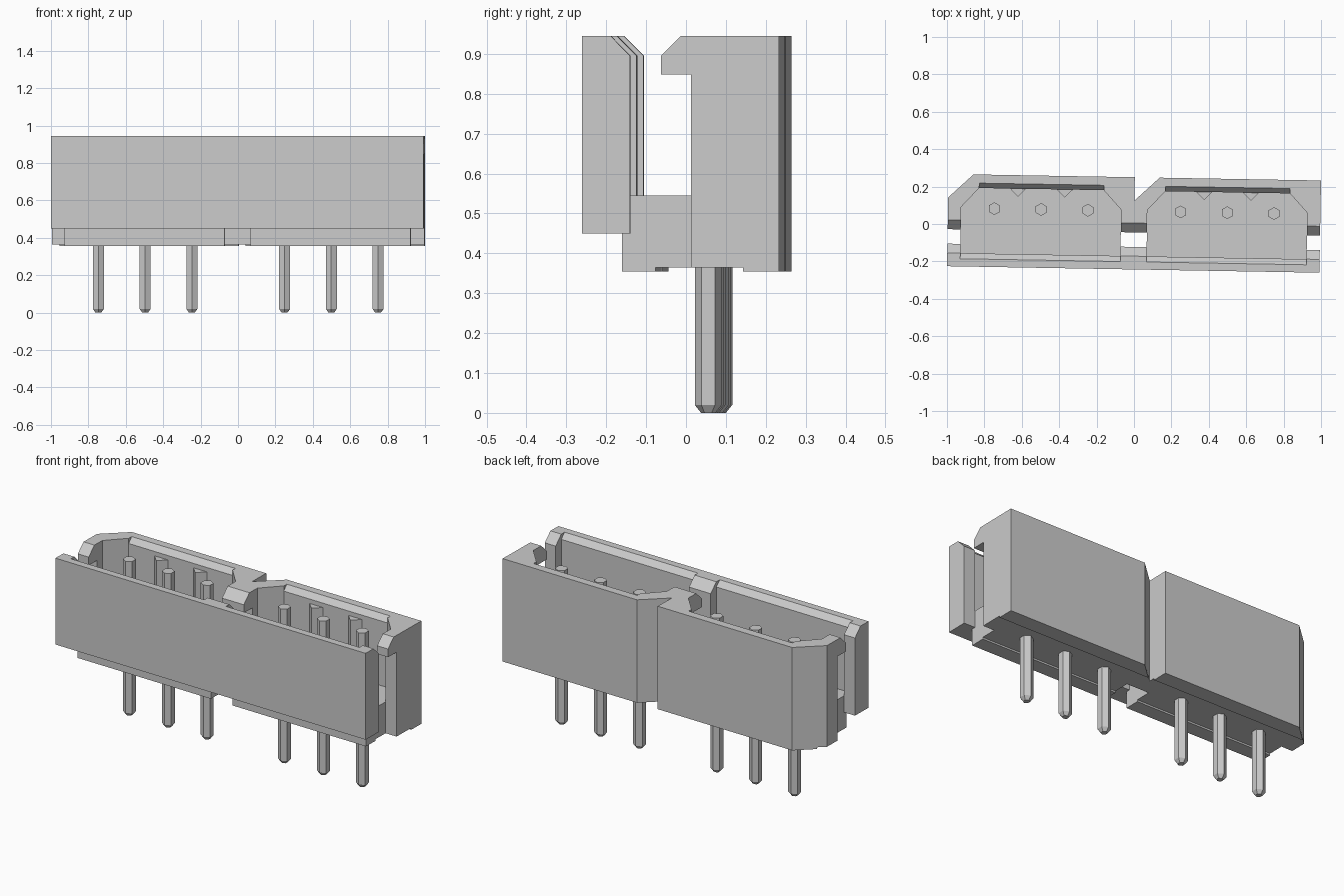
import bpy, bmesh, math
from mathutils import Matrix, Vector

if "Cube" in bpy.data.objects:
    bpy.data.objects.remove(bpy.data.objects["Cube"])

H = 0.4978            # half the width of one connector
IN = 0.428            # half the width of its cavity
TURN = Matrix.Rotation(math.radians(-1), 4, 'Z')
made = []


def prism(name, pts, direction):
    """Extrude a closed planar outline along a direction."""
    bm = bmesh.new()
    face = bm.faces.new([bm.verts.new(p) for p in pts])
    ext = bmesh.ops.extrude_face_region(bm, geom=[face])
    new = [v for v in ext['geom'] if isinstance(v, bmesh.types.BMVert)]
    bmesh.ops.translate(bm, verts=new, vec=Vector(direction))
    if len(bm.faces) == len(pts) + 1:
        bm.faces.new([v for v in bm.verts][:len(pts)])
    bmesh.ops.recalc_face_normals(bm, faces=bm.faces)
    me = bpy.data.meshes.new(name)
    bm.to_mesh(me)
    bm.free()
    ob = bpy.data.objects.new(name, me)
    bpy.context.collection.objects.link(ob)
    made.append(ob)
    return ob


def plan(name, pts, cx, z0, z1):
    return prism(name, [(cx + x, y, z0) for x, y in pts], (0, 0, z1 - z0))


def side(name, pts, x0, x1):
    return prism(name, [(x0, y, z) for y, z in pts], (x1 - x0, 0, 0))


def cut(ob, cutter):
    mod = ob.modifiers.new("cut", 'BOOLEAN')
    mod.operation, mod.solver, mod.object = 'DIFFERENCE', 'EXACT', cutter
    bpy.context.view_layer.objects.active = ob
    bpy.ops.object.modifier_apply(modifier=mod.name)
    made.remove(cutter)
    bpy.data.objects.remove(cutter)


def pin(name, x, y):
    """Six-sided pin with a tapered lower tip."""
    bm = bmesh.new()
    rings = []
    for z, r in ((0, 0.018), (0.02, 0.034), (0.89, 0.034)):
        rings.append([bm.verts.new((x + r * math.sin(k * math.pi / 3),
                                    y + r * math.cos(k * math.pi / 3), z)) for k in range(6)])
    for a, b in zip(rings, rings[1:]):
        for k in range(6):
            bm.faces.new((a[k], a[(k + 1) % 6], b[(k + 1) % 6], b[k]))
    bm.faces.new(rings[0])
    bm.faces.new(rings[-1])
    bmesh.ops.recalc_face_normals(bm, faces=bm.faces)
    me = bpy.data.meshes.new(name)
    bm.to_mesh(me)
    bm.free()
    ob = bpy.data.objects.new(name, me)
    bpy.context.collection.objects.link(ob)
    made.append(ob)


# Front wall shared by both connectors, thick at the end posts
front = side("front_wall", [(-0.243, 0.45), (-0.1225, 0.45), (-0.1225, 0.895),
                            (-0.172, 0.945), (-0.243, 0.945)], -2 * H, 2 * H)

for label, cx in (("left", -H), ("right", H)):
    # Thin the front wall along the cavity
    cut(front, side("pocket", [(-0.172, 0.545), (0, 0.545), (0, 0.98), (-0.212, 0.98),
                               (-0.212, 0.955), (-0.172, 0.915)], cx - IN, cx + IN))

    # Back wall with its two side arms, one outer corner chamfered
    back = plan(label + "_back_wall", [
        (-H, 0.03), (-H, 0.125), (-0.365, 0.25), (H, 0.25), (H, 0.03), (IN, 0.03),
        (IN, 0.075), (0.333, 0.178), (-0.333, 0.178), (-IN, 0.075), (-IN, 0.03)],
        cx, 0.365, 0.945)
    cut(back, side("chamfer", [(0.1, 0.915), (0.178, 0.915), (0.2127, 0.955), (0.1, 0.955)],
                   cx - 0.333, cx + 0.333))

    # Hooks at the top of the side arms
    for tag, x0, x1 in (("a", -H, -IN), ("b", IN, H)):
        side(label + "_hook_" + tag, [(0.03, 0.848), (-0.045, 0.848), (-0.045, 0.895),
                                      (0.005, 0.945), (0.03, 0.945)], cx + x0, cx + x1)

    # Base floor with its front foot
    side(label + "_base", [(-0.144, 0.355), (-0.06, 0.355), (-0.06, 0.365), (0.178, 0.365),
                           (0.178, 0.545), (-0.1225, 0.545), (-0.1225, 0.45),
                           (-0.144, 0.45)], cx - IN, cx + IN)
    # Back foot
    plan(label + "_back_foot", [(-0.46, 0.16), (-0.365, 0.25), (H, 0.25), (H, 0.16)],
         cx, 0.355, 0.365)

    # Triangular ribs inside the back wall
    for i, x in enumerate((-0.125, 0.125)):
        plan(f"{label}_rib_{i}", [(x - 0.043, 0.178), (x + 0.043, 0.178), (x, 0.135)],
             cx, 0.545, 0.89)

    # Pins
    for i, x in enumerate((-0.25, 0, 0.25)):
        pin(f"{label}_pin_{i}", cx + x, 0.069)

# The whole model sits turned by one degree
for ob in made:
    ob.data.transform(TURN)
